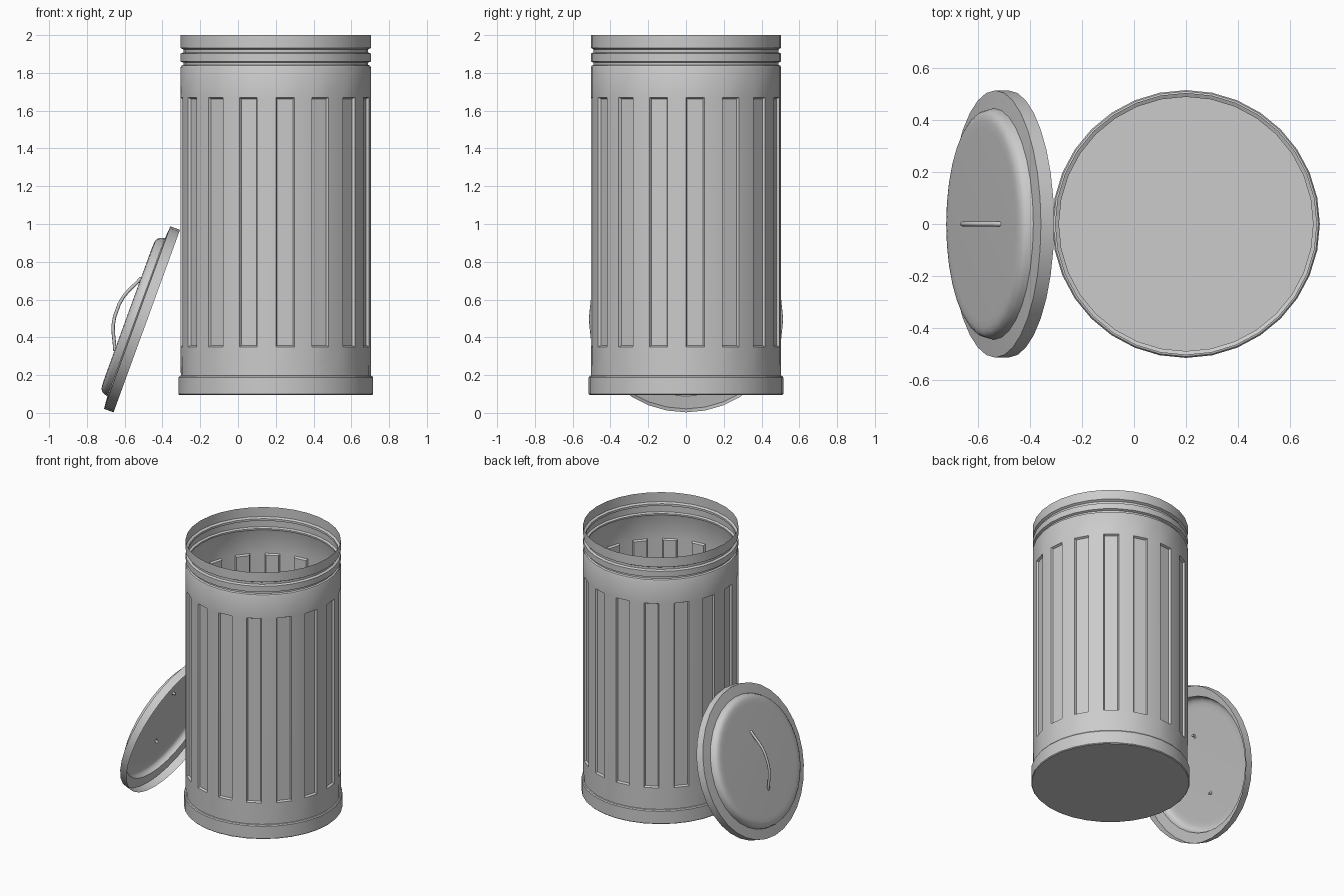
import bpy, bmesh, math
from mathutils import Matrix

if "Cube" in bpy.data.objects:
    bpy.data.objects.remove(bpy.data.objects["Cube"])

SIDES = 32


def link(name, data):
    ob = bpy.data.objects.new(name, data)
    bpy.context.collection.objects.link(ob)
    bpy.ops.object.select_all(action='DESELECT')
    bpy.context.view_layer.objects.active = ob
    ob.select_set(True)
    return ob


def lathe(profile, cap_start=False, cap_end=False):
    """Revolve (radius, z) points around z; returns the bmesh and its face rows."""
    bm = bmesh.new()
    rings = []
    for r, z in profile:
        rings.append([bm.verts.new((r * math.cos(a), r * math.sin(a), z))
                      for a in (2 * math.pi * i / SIDES for i in range(SIDES))])
    rows = []
    for lo, hi in zip(rings, rings[1:]):
        rows.append([bm.faces.new((lo[i], lo[(i + 1) % SIDES], hi[(i + 1) % SIDES], hi[i]))
                     for i in range(SIDES)])
    if cap_start:
        bm.faces.new(rings[0][::-1])
    if cap_end:
        bm.faces.new(rings[-1])
    bm.normal_update()
    return bm, rows


def finish(name, bm, matrix):
    me = bpy.data.meshes.new(name)
    bm.to_mesh(me)
    bm.free()
    ob = link(name, me)
    ob.matrix_world = matrix
    bpy.ops.object.shade_smooth_by_angle(angle=math.radians(32))
    return ob


# Can: base band, fluted wall, two grooves and rim, open at the top
can_profile = [
    (0.510, 0.095), (0.515, 0.100), (0.515, 0.188), (0.510, 0.195), (0.503, 0.197),
    (0.504, 0.350), (0.504, 1.670), (0.504, 1.830), (0.500, 1.838),
    (0.489, 1.843), (0.489, 1.854), (0.504, 1.860), (0.504, 1.902),
    (0.489, 1.909), (0.489, 1.924), (0.504, 1.932), (0.504, 2.000),
]
bm, rows = lathe(can_profile, cap_start=True)
bmesh.ops.inset_individual(bm, faces=rows[5][::2], thickness=0.010, depth=-0.014)
finish("can_body", bm, Matrix.Translation((0.2, 0, 0)))

# Lid: rim, flange and raised rounded centre, leaning against the can
lean = Matrix.Translation((-0.483, 0, 0.486)) @ Matrix.Rotation(math.radians(-70), 4, 'Y')
lid_profile = [
    (0.514, 0.0), (0.514, 0.054), (0.445, 0.060), (0.441, 0.078),
    (0.434, 0.092), (0.420, 0.102), (0.400, 0.106), (0.370, 0.107),
]
bm, rows = lathe(lid_profile, cap_end=True)
finish("lid", bm, lean)

# Lid handle: bent rod whose ends pass through the lid
half = [(0.205, 0.088), (0.200, 0.108), (0.165, 0.123), (0.120, 0.145),
        (0.080, 0.160), (0.035, 0.168)]
path = [(-u, n) for u, n in half] + half[::-1]
cu = bpy.data.curves.new("lid_handle", 'CURVE')
cu.dimensions = '3D'
cu.bevel_depth = 0.009
cu.bevel_resolution = 2
cu.use_fill_caps = True
sp = cu.splines.new('POLY')
sp.points.add(len(path) - 1)
for p, (u, n) in zip(sp.points, path):
    p.co = (u, 0, n, 1)
handle = link("lid_handle", cu)
handle.matrix_world = lean
bpy.ops.object.convert(target='MESH')
bpy.ops.object.shade_smooth_by_angle(angle=math.radians(50))
